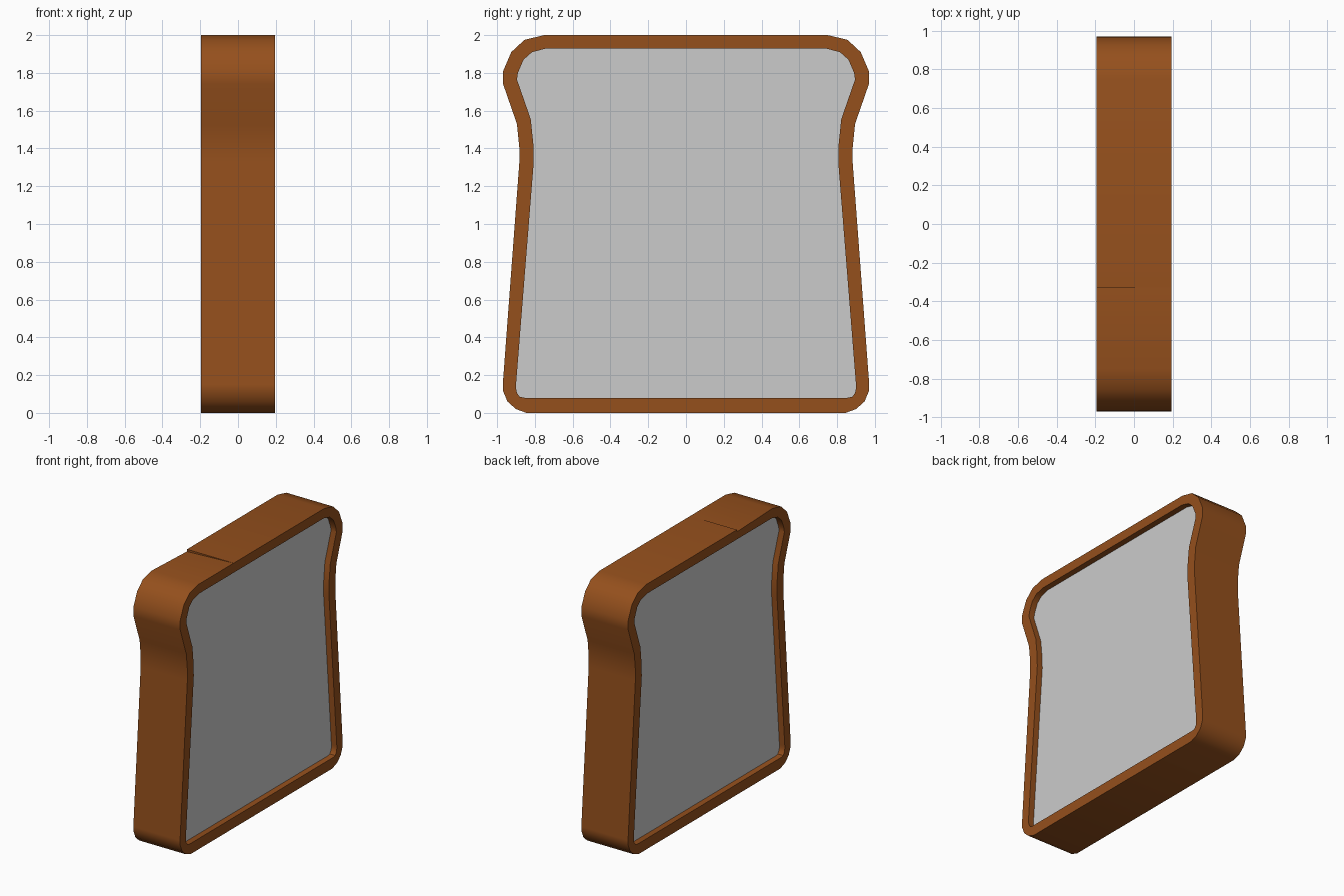
import bpy, bmesh, math

if "Cube" in bpy.data.objects:
    bpy.data.objects.remove(bpy.data.objects["Cube"])

# Right half of the slice outline as (y, z), bottom to top: crust outside and inside
OUTER = [(.845, 0), (.90, .02), (.945, .06), (.97, .12), (.97, .15), (.882, 1.33),
         (.882, 1.40), (.895, 1.53), (.968, 1.74), (.968, 1.81), (.925, 1.91),
         (.855, 1.975), (.75, 2.0)]
INNER = [(.855, .08), (.88, .085), (.895, .105), (.90, .13), (.90, .15), (.806, 1.33),
         (.808, 1.42), (.822, 1.555), (.895, 1.765), (.89, 1.80), (.86, 1.87),
         (.815, 1.91), (.745, 1.928)]
HALF = 0.195      # half thickness of the crust
CRUMB = 0.15      # half thickness of the crumb
SEAM = -0.33      # y of the joint in the top crust


def finish(bm, name, color=None):
    bmesh.ops.recalc_face_normals(bm, faces=bm.faces)
    mesh = bpy.data.meshes.new(name)
    bm.to_mesh(mesh)
    bm.free()
    obj = bpy.data.objects.new(name, mesh)
    bpy.context.collection.objects.link(obj)
    if color:
        mat = bpy.data.materials.new(name + "_brown")
        mat.diffuse_color = color
        mat.use_nodes = True
        mat.node_tree.nodes["Principled BSDF"].inputs["Base Color"].default_value = mat.diffuse_color
        mesh.materials.append(mat)
    bpy.ops.object.select_all(action='DESELECT')
    obj.select_set(True)
    bpy.context.view_layer.objects.active = obj
    bpy.ops.object.shade_smooth_by_angle(angle=math.radians(35))
    return obj


def mirrored(half):
    """Left side from the top down, then right side from the bottom up."""
    return [(-y, z) for y, z in reversed(half)] + list(half)


# Crust: rectangular section run round the outline, with its two ends meeting at the seam
outer = [(SEAM, 2.0)] + mirrored(OUTER) + [(SEAM, 2.0)]
inner = [(SEAM, 1.928)] + mirrored(INNER) + [(SEAM, 1.928)]
bm = bmesh.new()
rings = []
for (yo, zo), (yi, zi) in zip(outer, inner):
    rings.append([bm.verts.new(p) for p in
                  ((-HALF, yo, zo), (HALF, yo, zo), (HALF, yi, zi), (-HALF, yi, zi))])
rings[0][0].co.z -= 0.016     # slightly sunken end leaves a small wedge at the seam
for a, b in zip(rings, rings[1:]):
    for i in range(4):
        j = (i + 1) % 4
        bm.faces.new((a[i], a[j], b[j], b[i]))
bm.faces.new(rings[0])
bm.faces.new(rings[-1])
finish(bm, "crust", (.30, .08, .012, 1))

# Crumb: solid slab filling the crust, slightly recessed on both sides
bm = bmesh.new()
face = bm.faces.new([bm.verts.new((-CRUMB, y, z)) for y, z in mirrored(INNER)])
ext = bmesh.ops.extrude_face_region(bm, geom=[face], use_keep_orig=True)
bmesh.ops.translate(bm, vec=(2 * CRUMB, 0, 0),
                    verts=[g for g in ext["geom"] if isinstance(g, bmesh.types.BMVert)])
finish(bm, "crumb")
